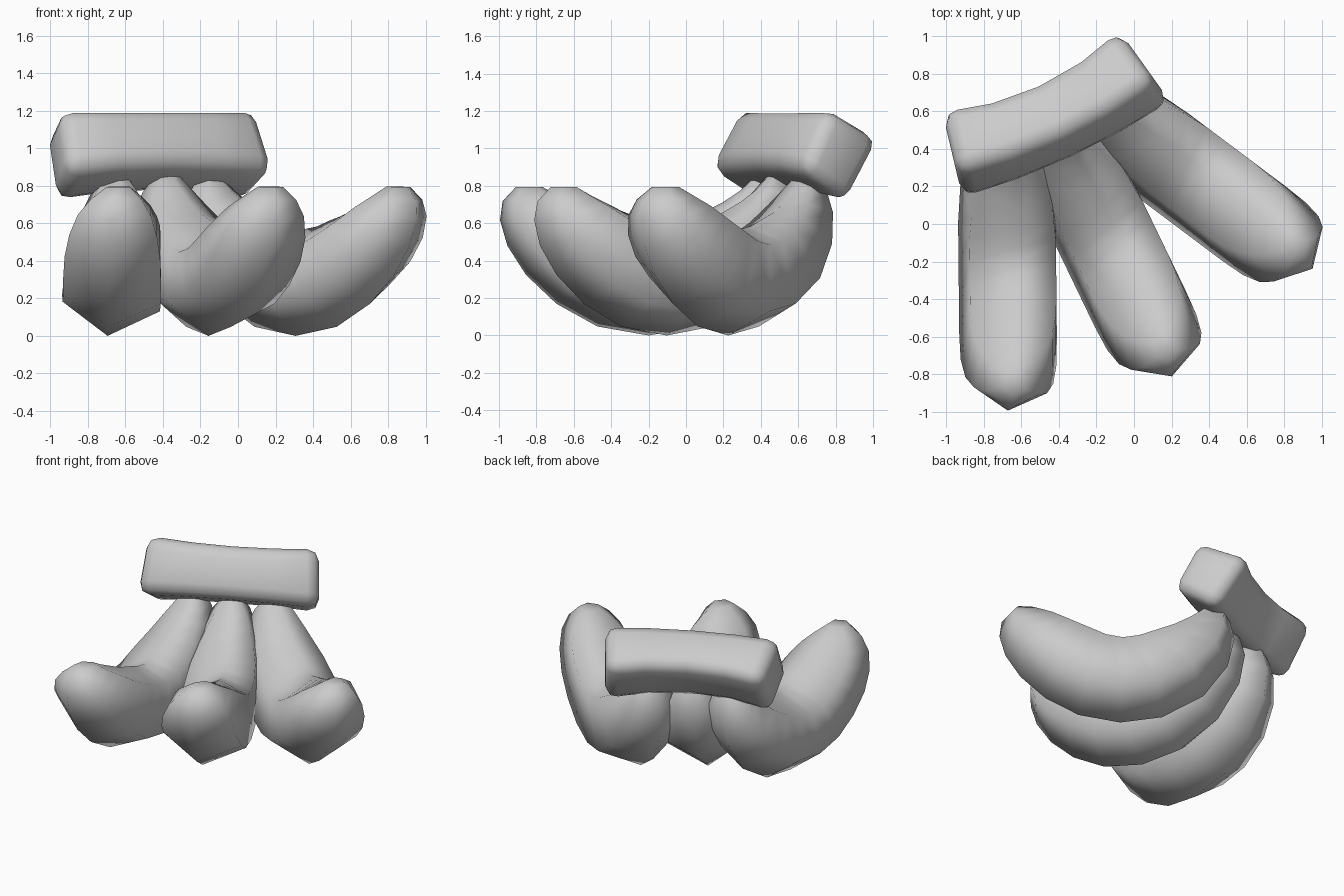
import bpy, bmesh
from math import sin, cos, radians
from mathutils import Vector

cube = bpy.data.objects.get("Cube")
if cube:
    bpy.data.objects.remove(cube, do_unlink=True)

grey = bpy.data.materials.new("plain grey")
grey.use_nodes = True
grey.diffuse_color = (0.6, 0.6, 0.6, 1)
grey.node_tree.nodes["Principled BSDF"].inputs["Base Color"].default_value = (0.6, 0.6, 0.6, 1)


def loft(name, rings):
    """Skin a list of closed rings, cap both ends and shade smooth."""
    bm = bmesh.new()
    loops = [[bm.verts.new(p) for p in ring] for ring in rings]
    for a, b in zip(loops, loops[1:]):
        for i in range(len(a)):
            j = (i + 1) % len(a)
            bm.faces.new((a[i], a[j], b[j], b[i]))
    bm.faces.new(loops[0])
    bm.faces.new(loops[-1])
    bmesh.ops.recalc_face_normals(bm, faces=bm.faces)
    for f in bm.faces:
        f.smooth = True
    mesh = bpy.data.meshes.new(name)
    bm.to_mesh(mesh)
    bm.free()
    mesh.materials.append(grey)
    obj = bpy.data.objects.new(name, mesh)
    bpy.context.collection.objects.link(obj)
    return obj


# Fruit: a six-sided section (sideways, share of depth) swept round an arc
ARC = 0.8
LEAN = 0.03
SECTION = [(-0.03, 1), (0.25, 0.77), (0.25, 0.15), (0.06, 0), (-0.21, 0.22), (-0.27, 0.68)]
# angle, width, inner radius, outer radius
STATIONS = [(-95, 0.22, 0.57, 0.67), (-87, 0.46, 0.49, 0.72), (-78, 0.63, 0.41, 0.765),
            (-63, 0.81, 0.32, 0.79), (-43, 0.95, 0.25, 0.8), (-20, 1, 0.23, 0.8),
            (0, 1, 0.23, 0.8), (20, 1, 0.23, 0.8), (38, 1, 0.24, 0.8),
            (54, 0.98, 0.28, 0.81), (67, 0.9, 0.34, 0.82), (77, 0.75, 0.41, 0.815),
            (84, 0.52, 0.49, 0.785), (89.5, 0.24, 0.57, 0.71)]


def fruit(name, centre, heading):
    along = Vector((*heading, 0)).normalized()
    side = Vector((-along.y, along.x, 0))
    origin = Vector((*centre, ARC))
    rings = []
    for angle, width, inner, outer in STATIONS:
        a = radians(angle)
        out = along * sin(a) - Vector((0, 0, cos(a)))
        rings.append([origin + side * (LEAN + (u - LEAN) * width)
                      + out * (inner + (outer - inner) * f) for u, f in SECTION])
    return loft(name, rings)


fruit("right_fruit", (-0.665, -0.2), (0.01, -1))
fruit("middle_fruit", (-0.13, -0.09), (0.434, -0.9))
fruit("left_fruit", (0.325, 0.25), (0.8, -0.6))

# Stem: a tilted four-sided block bowed along its length
CORNERS = [(-0.22, -0.065), (-0.07, 0.212), (0.22, 0.07), (0.03, -0.225)]
start, end = Vector((-0.968, 0.37, 0.965)), Vector((0.057, 0.842, 0.965))
rings = []
for i in range(5):
    t = i / 4
    bow = 4 * t * (1 - t)
    across = Vector((-0.23, 0.97, 0)).lerp(Vector((-0.58, 0.81, 0)), t).normalized()
    mid = start.lerp(end, t) + Vector((0.03, -0.06, 0.025)) * bow
    size = 1.2 - 0.12 * bow
    rings.append([mid + (across * p + Vector((0, 0, h))) * size for p, h in CORNERS])
stem = loft("stem", rings)
bevel = stem.modifiers.new("rounded edges", "BEVEL")
bevel.width = 0.08
bevel.segments = 2
bevel.limit_method = "ANGLE"
bevel.angle_limit = radians(40)
